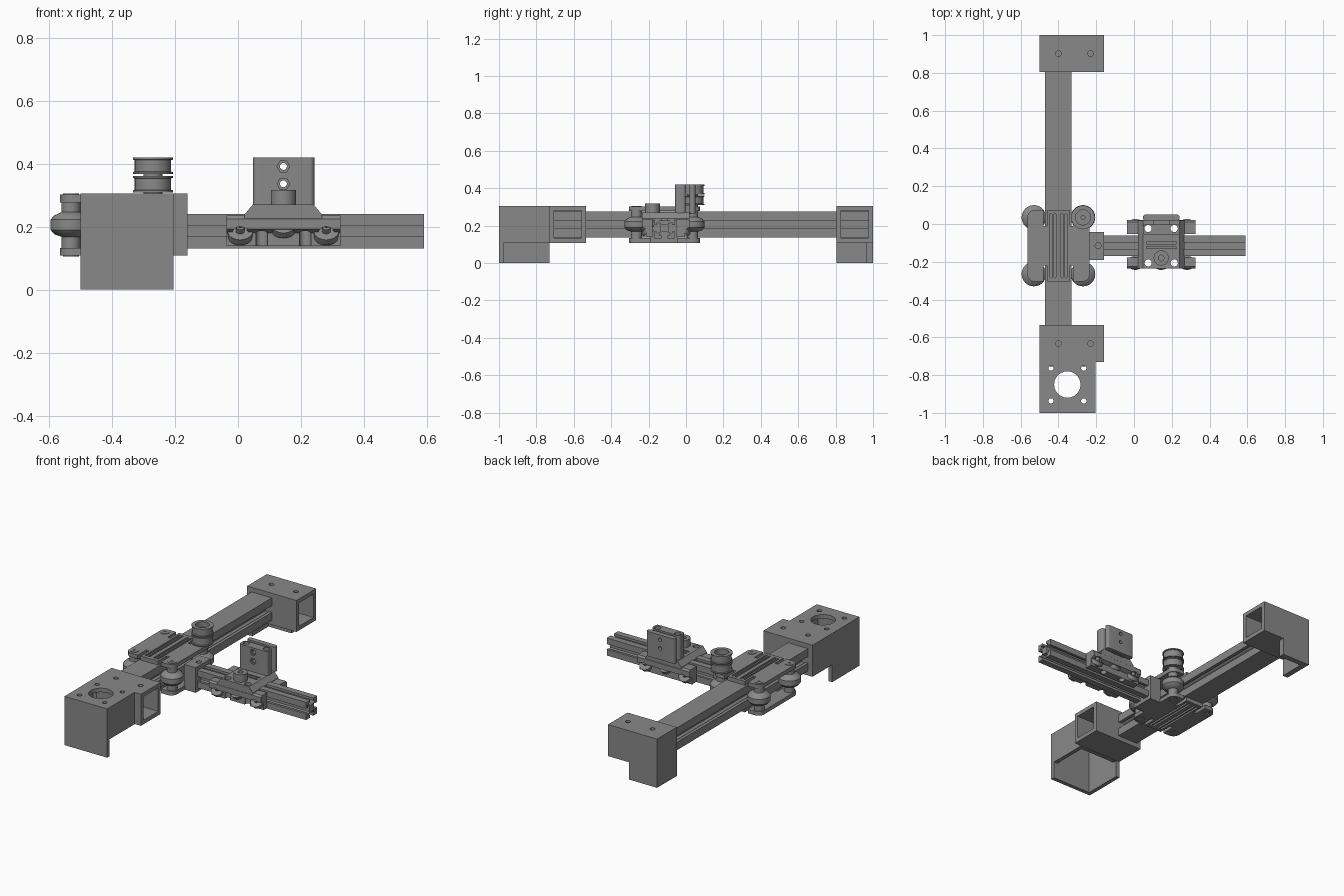
import bpy, bmesh, math
from mathutils import Vector, Matrix

if "Cube" in bpy.data.objects:
    bpy.data.objects.remove(bpy.data.objects["Cube"])

# Dark grey finish shared by every part
dark = bpy.data.materials.new('dark_grey')
dark.diffuse_color = (.25, .25, .25, 1)
dark.use_nodes = True
dark.node_tree.nodes["Principled BSDF"].inputs["Base Color"].default_value = dark.diffuse_color


def finish(name, bm, smooth=False):
    bmesh.ops.recalc_face_normals(bm, faces=bm.faces)
    me = bpy.data.meshes.new(name)
    bm.to_mesh(me)
    bm.free()
    me.materials.append(dark)
    ob = bpy.data.objects.new(name, me)
    bpy.context.scene.collection.objects.link(ob)
    if smooth:
        bpy.ops.object.select_all(action='DESELECT')
        ob.select_set(True)
        bpy.context.view_layer.objects.active = ob
        bpy.ops.object.shade_smooth_by_angle(angle=math.radians(35))
    return ob


def prism(name, pts, axis, lo, hi, smooth=False):
    """Extrude a 2D outline along x, y or z."""
    put = {'x': lambda u, v, w: (w, u, v), 'y': lambda u, v, w: (u, w, v),
           'z': lambda u, v, w: (u, v, w)}[axis]
    bm = bmesh.new()
    a = [bm.verts.new(put(u, v, lo)) for u, v in pts]
    b = [bm.verts.new(put(u, v, hi)) for u, v in pts]
    bm.faces.new(a)
    bm.faces.new(b)
    for i in range(len(a)):
        j = (i + 1) % len(a)
        bm.faces.new((a[i], a[j], b[j], b[i]))
    return finish(name, bm, smooth)


def box(name, x0, x1, y0, y1, z0, z1):
    return prism(name, [(x0, y0), (x1, y0), (x1, y1), (x0, y1)], 'z', z0, z1)


def circle(u, v, r, n=24):
    return [(u + r * math.cos(2 * math.pi * i / n), v + r * math.sin(2 * math.pi * i / n)) for i in range(n)]


def rrect(x0, x1, y0, y1, r, n=6):
    pts = []
    for k, (cx, cy) in enumerate([(x1 - r, y1 - r), (x0 + r, y1 - r), (x0 + r, y0 + r), (x1 - r, y0 + r)]):
        for i in range(n + 1):
            t = math.pi / 2 * (k + i / n)
            pts.append((cx + r * math.cos(t), cy + r * math.sin(t)))
    return pts


def lathe(name, prof, loc, axis=(0, 0, 1), n=32):
    """Spin a closed (radius, height) loop into a ring-shaped solid."""
    m = Matrix.Translation(loc) @ Vector((0, 0, 1)).rotation_difference(Vector(axis)).to_matrix().to_4x4()
    bm = bmesh.new()
    rings = [[bm.verts.new(m @ Vector((r * math.cos(2 * math.pi * i / n), r * math.sin(2 * math.pi * i / n), z)))
              for r, z in prof] for i in range(n)]
    for i in range(n):
        a, b = rings[i], rings[(i + 1) % n]
        for k in range(len(prof)):
            j = (k + 1) % len(prof)
            bm.faces.new((a[k], a[j], b[j], b[k]))
    return finish(name, bm, True)


def cut(ob, cutters):
    for c in cutters:
        m = ob.modifiers.new('cut', 'BOOLEAN')
        m.operation, m.solver, m.object = 'DIFFERENCE', 'EXACT', c
    bpy.context.view_layer.update()
    me = bpy.data.meshes.new_from_object(ob.evaluated_get(bpy.context.evaluated_depsgraph_get()))
    ob.modifiers.clear()
    ob.data = me
    for c in cutters:
        bpy.data.objects.remove(c)


def hole(x, y, r, z0, z1):
    return prism('cutter', circle(x, y, r), 'z', z0, z1)


def rail_profile(cu, cv, h, slotted):
    """Square bar with T-shaped slots on the chosen sides."""
    w, t, b, c = .3 * h, .28 * h, .55 * h, .38 * h
    side = [(h, -w), (h - t, -w), (h - t, -b), (c, -w), (c, w), (h - t, b), (h - t, w), (h, w)]
    pts = []
    for k in range(4):
        co, si = [(1, 0), (0, 1), (-1, 0), (0, -1)][k]
        for u, v in (side if k in slotted else []) + [(h, h)]:
            pts.append((cu + u * co - v * si, cv + u * si + v * co))
    return pts


# Rails
prism('main_rail', rail_profile(-.40, .206, .07, (0, 2)), 'y', -.71, .975)
prism('cross_rail', rail_profile(-.115, .186, .055, (0, 1, 2, 3)), 'x', -.2, .59)

# Hollow rail clamps at both ends
for name, y in (('front_rail_clamp', -.73), ('rear_rail_clamp', .805)):
    clamp = box(name, -.5, -.16, y, y + .195, .108, .305)
    cut(clamp, [box('cutter', -.475, 0, y + .025, y + .17, .134, .28),
                hole(-.4, y + .097, .015, .25, .4), hole(-.23, y + .097, .015, .25, .4)])

# Motor housing, open below and at the lower inner sides
motor = box('motor_housing', -.5, -.205, -1, -.73, 0, .305)
cut(motor, [box('cutter', -.475, -.23, -.975, -.755, -.1, .28),
            box('cutter', -.475, 0, -.975, -.5, -.1, .106),
            hole(-.353, -.85, .07, .2, .4)]
    + [hole(-.353 + sx * .087, -.85 + sy * .087, .014, .2, .4) for sx in (-1, 1) for sy in (-1, 1)])

# Rear foot
prism('rear_foot', [(-.5, .805), (-.465, .805), (-.465, .965), (-.305, .965), (-.305, 1), (-.5, 1)],
      'z', 0, .11)

# Main carriage: two slotted plates
for name, z in (('carriage_top_plate', .277), ('carriage_bottom_plate', .108)):
    plate = prism(name, rrect(-.565, -.235, -.305, .075, .04), 'z', z, z + .025)
    cut(plate, [prism('cutter', rrect(x - .006, x + .006, -.285, .055, .005), 'z', z - .1, z + .1)
                for x in (-.44, -.418, -.382, -.36)]
        + [box('cutter', x - .01, x + .01, y0, y1, z - .1, z + .1)
           for x in (-.47, -.33) for y0, y1 in ((-.4, -.22), (-.01, .1))])

# Main carriage wheels with spacers and screws
wheel = [(.012, .13), (.03, .13), (.03, .168), (.053, .176), (.065, .19), (.065, .222), (.053, .236),
         (.03, .246), (.03, .28), (.012, .28)]
for x in (-.53, -.27):
    for y in (-.265, .035):
        lathe('carriage_wheel', wheel, (x, y, 0))
        lathe('wheel_screw', [(.008, .11), (.024, .11), (.024, .106), (.026, .106), (.026, .305), (.008, .305)],
              (x, y, 0))

# Twin belt pulleys stacked on one wheel
for z in (.309, .367):
    lathe('belt_pulley', [(.04, 0), (.063, 0), (.063, .006), (.058, .008), (.058, .044), (.063, .046),
                          (.063, .052), (.04, .052)], (-.27, .035, z))
lathe('pulley_hub', [(.01, .3), (.03, .3), (.03, .37), (.045, .37), (.045, .385), (.01, .385)], (-.27, .035, 0))

# Bracket joining the cross rail to the carriage
bracket = box('cross_rail_bracket', -.24, -.16, -.19, -.042, .108, .265)
cut(bracket, [hole(-.19, -.115, .016, .245, .4)])

# Small carriage riding on the cross rail
for name, inn, out, s in (('slider_front_bar', -.178, -.236, -1), ('slider_rear_bar', -.052, .02, 1)):
    bar = prism(name, [(inn, .138), (out - s * .025, .138), (out - s * .025, .18), (out, .192),
                       (out, .225), (out - s * .01, .235), (inn, .235)], 'x', -.037, .325)
    cut(bar, [prism('cutter', circle(x, .172, .028), 'y', out - s * .045, out + s * .05)
              for x in (.007, .28)]
        + [hole(x, -.115 + s * .091, .019, 0, .4) for x in (.075, .213)])
    # tilted bearings
    for x, z in ((.007, .178), (.28, .178), (.144, .2)):
        lathe('tilted_bearing', [(.014, -.012), (.04, -.012), (.04, .012), (.014, .012)],
              (x, out - s * .03, z), (0, s, 1))
        lathe('bearing_bolt', [(.004, -.03), (.013, -.03), (.013, .018), (.02, .018), (.02, .026), (.004, .026)],
              (x, out - s * .03, z), (0, -s, -1), 16)
deck = prism('slider_deck', [(.02, .225), (.267, .225), (.267, .238), (.24, .27), (.047, .27), (.02, .238)],
             'y', -.235, .018)
cut(deck, [hole(x, y, .019, 0, .4) for x in (.075, .213) for y in (-.206, -.024)]
    + [prism('cutter', rrect(.065, .225, y - .005, y + .005, .004), 'z', .26, .3) for y in (-.125, -.1)])
lathe('adjuster_boss', [(.015, .26), (.04, .26), (.04, .317), (.015, .317)], (.144, -.18, 0))

# Belt clamp post with a gap for the belt
for name, y0, y1 in (('belt_clamp_front', -.058, -.002), ('belt_clamp_rear', .018, .05)):
    post = prism(name, rrect(.047, .242, y0, y1, .015), 'z', .265, .42, True)
    cut(post, [prism('cutter', circle(.144, z, .011), 'y', y0 - .05, y1 + .05) for z in (.336, .391)]
        + ([prism('cutter', circle(.144, z, .02, 6), 'y', y0 - .05, y0 + .012) for z in (.336, .391)]
           + [hole(x, -.024, .019, 0, .5) for x in (.075, .213)] if y0 < 0 else []))
box('belt_clamp_web', .1, .188, -.01, .03, .262, .31)
